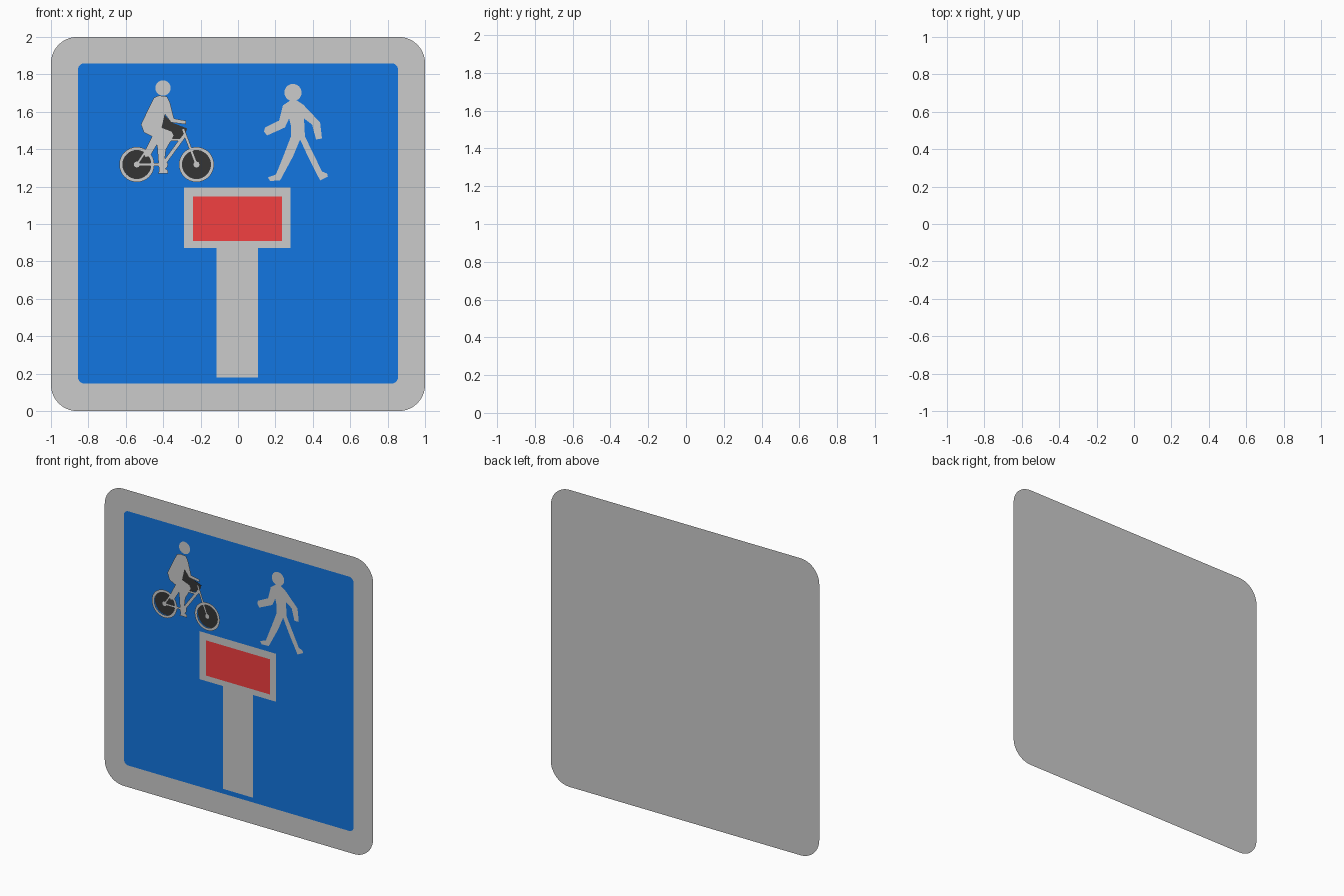
import bpy
import math
from mathutils import Vector

if "Cube" in bpy.data.objects:
    bpy.data.objects.remove(bpy.data.objects["Cube"])


def material(name, rgb):
    m = bpy.data.materials.new(name)
    m.diffuse_color = (*rgb, 1)
    m.use_nodes = True
    m.node_tree.nodes["Principled BSDF"].inputs["Base Color"].default_value = m.diffuse_color
    return m


BLUE = material("blue", (0.006, 0.18, 0.75))
RED = material("red", (0.89, 0.05, 0.053))
BLACK = material("black", (0.035, 0.035, 0.035))


def build(name, loops, y, mat=None):
    """Flat faces in the xz plane, all turned to face -y."""
    verts, faces = [], []
    for loop in loops:
        area = sum(a[0] * b[1] - b[0] * a[1] for a, b in zip(loop, loop[1:] + loop[:1]))
        if area < 0:
            loop = loop[::-1]
        faces.append(range(len(verts), len(verts) + len(loop)))
        verts += [(x, y, z) for x, z in loop]
    mesh = bpy.data.meshes.new(name)
    mesh.from_pydata(verts, [], [list(f) for f in faces])
    ob = bpy.data.objects.new(name, mesh)
    bpy.context.collection.objects.link(ob)
    if mat:
        mesh.materials.append(mat)


def circle(cx, cz, r, n=32, a0=0.0, a1=360.0):
    full = a1 - a0 >= 360
    steps = n if full else n + 1
    return [(cx + r * math.cos(math.radians(a0 + (a1 - a0) * i / n)),
             cz + r * math.sin(math.radians(a0 + (a1 - a0) * i / n))) for i in range(steps)]


def rounded(h, cz, r):
    pts = []
    for k, (sx, sz) in enumerate([(1, 1), (-1, 1), (-1, -1), (1, -1)]):
        pts += circle(sx * (h - r), cz + sz * (h - r), r, 10, 90 * k, 90 * k + 90)
    return pts


def ring(cx, cz, r0, r1, n=32):
    a, b = circle(cx, cz, r0, n), circle(cx, cz, r1, n)
    return [[a[i], b[i], b[(i + 1) % n], a[(i + 1) % n]] for i in range(n)]


def bar(p, q, w):
    p, q = Vector(p), Vector(q)
    d = (q - p).normalized() * w / 2
    s = Vector((-d.y, d.x))
    return [tuple(v) for v in (p + s, p - s, q - s, q + s)]


def rect(x0, x1, z0, z1):
    return [(x0, z0), (x1, z0), (x1, z1), (x0, z1)]


# Backing plate and blue field
build("plate", [rounded(1.0, 1.0, 0.14)], 0.01)
build("blue_panel", [rounded(0.856, 1.003, 0.035)], 0.008, BLUE)

# Dead end symbol
build("road_symbol", [rect(-0.115, 0.107, 0.18, 0.872), rect(-0.29, 0.28, 0.872, 1.195)], 0.006)
build("red_bar", [rect(-0.24, 0.235, 0.91, 1.147)], 0.004, RED)

# Walking figure
walker = [(.278, 1.66), (.24, 1.634), (.22, 1.553), (.144, 1.516), (.139, 1.495), (.155, 1.473),
          (.251, 1.516), (.273, 1.564), (.283, 1.527), (.283, 1.468), (.246, 1.372), (.203, 1.265),
          (.16, 1.249), (.171, 1.23), (.225, 1.233), (.294, 1.361), (.332, 1.452), (.374, 1.361),
          (.439, 1.233), (.481, 1.254), (.476, 1.27), (.449, 1.281), (.358, 1.468), (.353, 1.564),
          (.396, 1.532), (.417, 1.452), (.449, 1.457), (.439, 1.543), (.348, 1.639), (.316, 1.66)]
build("walker_body", [walker], 0.006)
build("walker_head", [circle(.294, 1.703, .046)], 0.006)

# Bicycle wheels
WHEELS = {"rear": -0.541, "front": -0.222}
for side, x in WHEELS.items():
    build(side + "_wheel_disc", [circle(x, 1.318, .08)], 0.004, BLACK)
    build(side + "_tyre", ring(x, 1.318, .075, .094), -0.01)
    build(side + "_hub", [circle(x, 1.318, .018)], -0.01)

# Bicycle frame
crank, head, seat = (-.40, 1.318), (-.285, 1.475), (-.46, 1.44)
build("bicycle_frame", [bar((-.541, 1.318), crank, .015), bar((-.541, 1.318), seat, .013),
                        bar(crank, head, .02), bar((-.43, 1.45), (-.30, 1.45), .015),
                        bar((-.295, 1.51), (-.222, 1.318), .015)], -0.01)
build("crank", [circle(*crank, .025)], -0.01)

# Rider
rider = [(-.422, 1.687), (-.449, 1.676), (-.487, 1.60), (-.519, 1.532), (-.503, 1.489), (-.46, 1.468),
         (-.503, 1.382), (-.497, 1.355), (-.471, 1.361), (-.433, 1.425), (-.422, 1.281),
         (-.428, 1.27), (-.374, 1.27), (-.374, 1.286), (-.396, 1.302), (-.385, 1.398),
         (-.342, 1.473), (-.353, 1.495), (-.406, 1.516), (-.39, 1.586), (-.358, 1.543),
         (-.278, 1.533), (-.278, 1.552), (-.342, 1.564), (-.364, 1.65), (-.38, 1.682)]
build("rider_body", [rider], -0.01)
build("rider_head", [circle(-.401, 1.727, .041)], 0.004)
build("dark_gap", [[(-.40, 1.59), (-.355, 1.543), (-.272, 1.511), (-.289, 1.463),
                    (-.40, 1.44), (-.43, 1.51)]], 0.0, BLACK)
